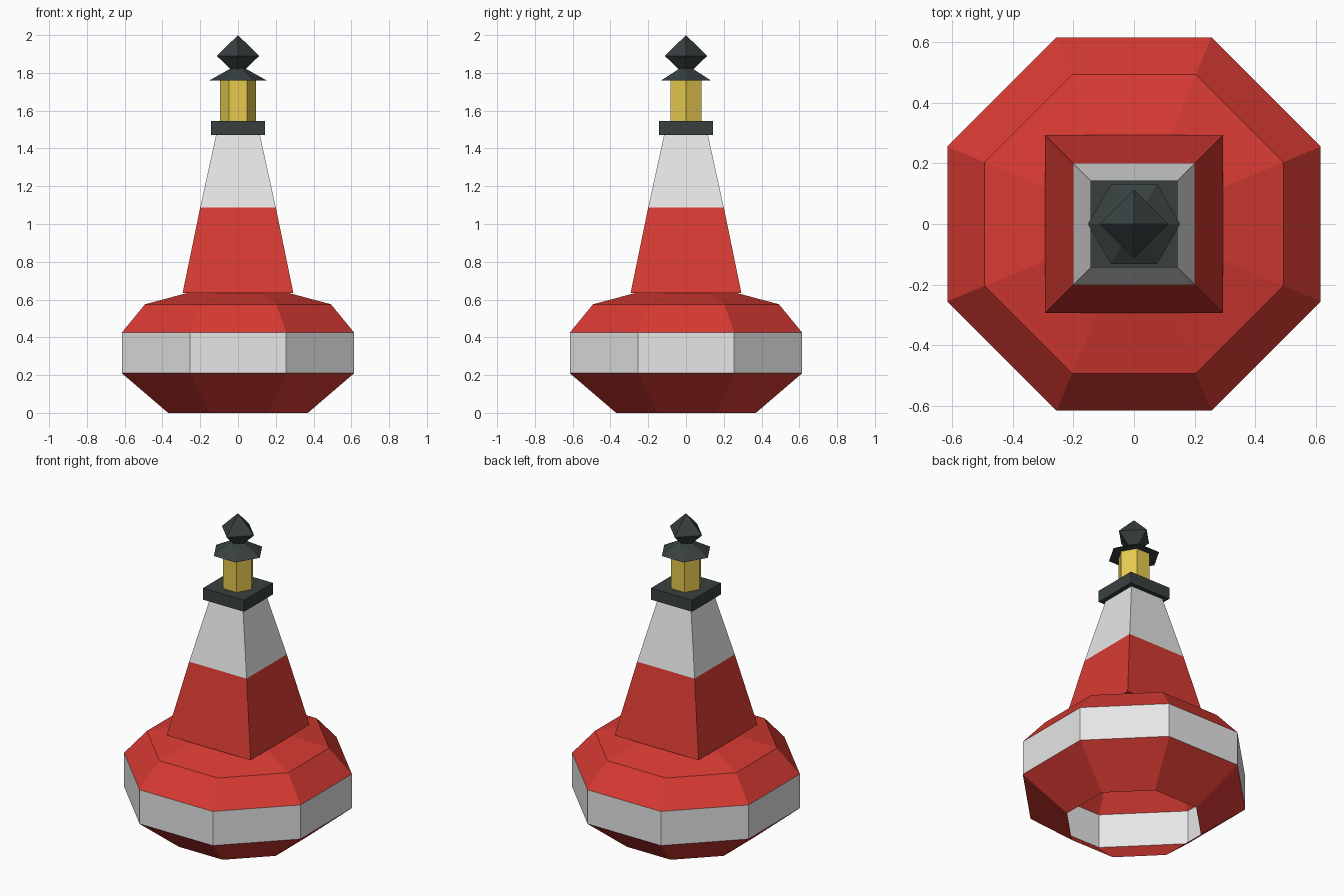
import bpy
import bmesh
from math import cos, sin, pi

cube = bpy.data.objects.get("Cube")
if cube:
    bpy.data.objects.remove(cube, do_unlink=True)


def material(name, rgb):
    """Flat material from 8-bit sRGB values."""
    linear = [((c / 255 + 0.055) / 1.055) ** 2.4 for c in rgb]
    mat = bpy.data.materials.new(name)
    mat.use_nodes = True
    mat.diffuse_color = (*linear, 1)
    bsdf = next(n for n in mat.node_tree.nodes if n.type == "BSDF_PRINCIPLED")
    bsdf.inputs["Base Color"].default_value = (*linear, 1)
    return mat


RED = material("buoy red", (215, 58, 50))
WHITE = material("buoy white", (230, 230, 230))
DARK = material("dark metal", (56, 64, 64))
YELLOW = material("lamp yellow", (230, 202, 79))


def stack(name, sides, profile, bands, flats=True, bottom=True):
    """Faceted solid from (size, z) rings, one material per band.
    flats=True: size is the distance to a flat side, and sides face the axes.
    flats=False: size is the distance to a corner, and corners lie on x.
    A size of zero makes a point."""
    bm = bmesh.new()
    turn = pi / sides if flats else 0
    grow = 1 / cos(pi / sides) if flats else 1
    mats = list(dict.fromkeys(bands))
    rings = []
    for size, z in profile:
        count = sides if size else 1
        rings.append([bm.verts.new((size * grow * cos(turn + 2 * pi * i / sides),
                                    size * grow * sin(turn + 2 * pi * i / sides), z))
                      for i in range(count)])
    for low, high, mat in zip(rings, rings[1:], bands):
        for i in range(sides):
            j = (i + 1) % sides
            corners = [low[i % len(low)], low[j % len(low)],
                       high[j % len(high)], high[i % len(high)]]
            face = bm.faces.new(list(dict.fromkeys(corners)))
            face.material_index = mats.index(mat)
    # End caps
    if bottom and len(rings[0]) > 1:
        bm.faces.new(rings[0][::-1]).material_index = mats.index(bands[0])
    if len(rings[-1]) > 1:
        bm.faces.new(rings[-1]).material_index = mats.index(bands[-1])
    mesh = bpy.data.meshes.new(name)
    bm.to_mesh(mesh)
    bm.free()
    for mat in mats:
        mesh.materials.append(mat)
    obj = bpy.data.objects.new(name, mesh)
    bpy.context.collection.objects.link(obj)
    return obj


# Octagonal float, open underneath, with a white belt
stack("float_hull", 8,
      [(0.37, 0), (0.615, 0.21), (0.615, 0.425), (0.492, 0.575), (0.26, 0.637)],
      [RED, WHITE, RED, RED], bottom=False)

# Square tapering tower, red below and white above
stack("tower", 4, [(0.293, 0.635), (0.2, 1.088), (0.115, 1.475)], [RED, WHITE])

# Lamp platform
stack("lamp_platform", 4, [(0.143, 1.472), (0.143, 1.545)], [DARK])

# Hexagonal lamp and its roof
stack("lamp", 6, [(0.095, 1.54), (0.095, 1.765)], [YELLOW], flats=False)
stack("lamp_roof", 6, [(0.152, 1.76), (0, 1.845)], [DARK], flats=False)

# Eight-faced topmark
stack("topmark", 4, [(0, 1.78), (0.112, 1.89), (0, 2.0)], [DARK, DARK], flats=False)
